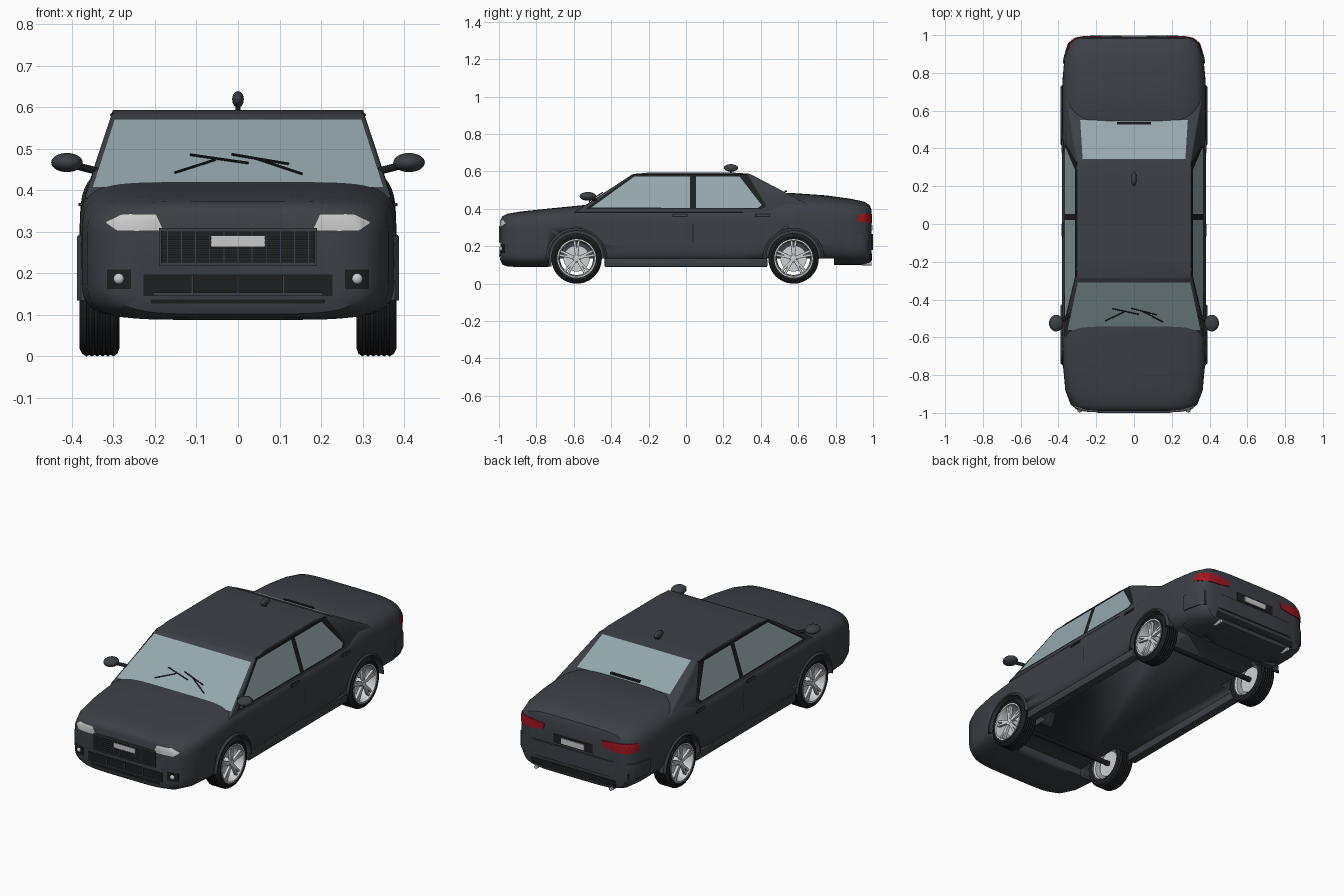
import bpy, bmesh, math
from mathutils import Vector, Matrix
from mathutils.bvhtree import BVHTree

if "Cube" in bpy.data.objects:
    bpy.data.objects.remove(bpy.data.objects["Cube"])


def material(name, *rgb):
    m = bpy.data.materials.new(name)
    m.diffuse_color = (*rgb, 1)
    m.use_nodes = True
    m.node_tree.nodes["Principled BSDF"].inputs["Base Color"].default_value = m.diffuse_color
    return m


PAINT = material("paint", .045, .052, .062)
BLACK = material("black", .012, .013, .015)
GLASS = material("glass", .30, .39, .42)
SILVER = material("silver", .62, .64, .66)
WHITE = material("lamp", .85, .85, .87)
RED = material("red", .35, .008, .015)


def finish(name, bm, mat, mirror=False, angle=35):
    bmesh.ops.recalc_face_normals(bm, faces=bm.faces[:])
    me = bpy.data.meshes.new(name)
    bm.to_mesh(me)
    bm.free()
    ob = bpy.data.objects.new(name, me)
    bpy.context.collection.objects.link(ob)
    me.materials.append(mat)
    if mirror:
        ob.modifiers.new("mirror", "MIRROR")
    bpy.ops.object.select_all(action="DESELECT")
    ob.select_set(True)
    bpy.context.view_layer.objects.active = ob
    bpy.ops.object.shade_smooth_by_angle(angle=math.radians(angle))
    return ob


def box(name, centre, size, mat, mirror=False, rot=None, bevel=0):
    bm = bmesh.new()
    bmesh.ops.create_cube(bm, size=1)
    bmesh.ops.scale(bm, vec=size, verts=bm.verts)
    if bevel:
        bmesh.ops.bevel(bm, geom=bm.edges[:], offset=bevel, segments=2, affect="EDGES", profile=.5)
    bm.transform(Matrix.Translation(centre) @ (rot or Matrix()))
    return finish(name, bm, mat, mirror)


def ball(name, centre, size, mat, mirror=False):
    bm = bmesh.new()
    bmesh.ops.create_uvsphere(bm, u_segments=24, v_segments=14, radius=1)
    bm.transform(Matrix.Translation(centre) @ Matrix.Diagonal((*size, 1)))
    return finish(name, bm, mat, mirror)


def rod(name, a, b, r, mat, mirror=False, sides=12):
    a, b = Vector(a), Vector(b)
    bm = bmesh.new()
    bmesh.ops.create_cone(bm, cap_ends=True, segments=sides, radius1=r, radius2=r, depth=(b - a).length)
    bm.transform(Matrix.Translation((a + b) / 2) @ (b - a).to_track_quat("Z", "Y").to_matrix().to_4x4())
    return finish(name, bm, mat, mirror)


def lathe(name, prof, cy, cz, mat, closed=True, a0=0, a1=360, n=48):
    """Turn an (r, x) profile about an axle parallel to x."""
    bm = bmesh.new()
    full = a1 - a0 == 360
    rings = []
    for i in range(n if full else n + 1):
        a = math.radians(a0 + (a1 - a0) * i / n)
        rings.append([bm.verts.new((x, cy + r * math.cos(a), cz + r * math.sin(a))) for r, x in prof])
    for i in range(n):
        p, q = rings[i], rings[(i + 1) % len(rings)]
        for j in range(len(prof) if closed else len(prof) - 1):
            k = (j + 1) % len(prof)
            bm.faces.new((p[j], p[k], q[k], q[j]))
    if not full:
        bm.faces.new(rings[0])
        bm.faces.new(rings[-1])
    return finish(name, bm, mat, True)


def panel(name, pts, mat, mirror=False):
    bm = bmesh.new()
    bm.faces.new([bm.verts.new(p) for p in pts])
    return finish(name, bm, mat, mirror)


# Lower body: superellipse sections (y, half width, bottom, top, exponent)
STATIONS = [(-.991, .25, .122, .343, 5), (-.982, .30, .102, .36, 5), (-.955, .336, .092, .374, 5),
            (-.88, .364, .088, .386, 5.5), (-.75, .376, .09, .40, 6), (-.55, .381, .096, .42, 6),
            (-.3, .381, .1, .42, 6), (.3, .381, .1, .42, 6), (.42, .381, .1, .44, 5), (.55, .381, .1, .486, 4),
            (.75, .38, .1, .472, 4), (.88, .368, .1, .454, 4.5), (.955, .345, .1, .438, 5),
            (.982, .316, .106, .42, 5.5), (.991, .27, .122, .396, 5.5)]
N = 64
bm = bmesh.new()
rings = []
for y, w, zb, zt, n in STATIONS:
    ring = []
    for i in range(N):
        a = 2 * math.pi * (i + .5) / N
        c, s = math.cos(a), math.sin(a)
        ring.append(bm.verts.new((w * math.copysign(abs(c) ** (2 / n), c), y,
                                  (zb + zt) / 2 + (zt - zb) / 2 * math.copysign(abs(s) ** (2 / n), s))))
    rings.append(ring)
for p, q in zip(rings, rings[1:]):
    for j in range(N):
        bm.faces.new((p[j], p[(j + 1) % N], q[(j + 1) % N], q[j]))
bm.faces.new(rings[0])
bm.faces.new(rings[-1])
TREE = BVHTree.FromBMesh(bm)
body = finish("lower_body", bm, PAINT)

# Wheel wells (one joined cutter), then the floor recess
AXLES = {"front": -.585, "rear": .575}
bm = bmesh.new()
for y in AXLES.values():
    for s in (-1, 1):
        bmesh.ops.create_cone(bm, cap_ends=True, segments=52, radius1=.149, radius2=.149, depth=.26,
                              matrix=Matrix.Translation((s * .37, y, .135)) @ Matrix.Rotation(math.pi / 2, 4, "Y"))
wells = finish("well_cutter", bm, PAINT)
floor = box("floor_cutter", (0, .035, .06), (.66, 1.51, .15), PAINT)
for c in (wells, floor):
    c.hide_render = True
    m = body.modifiers.new("cut", "BOOLEAN")
    m.operation, m.object, m.solver = "DIFFERENCE", c, "EXACT"
bpy.context.view_layer.update()
cut = bpy.data.meshes.new_from_object(body.evaluated_get(bpy.context.evaluated_depsgraph_get()))
body.modifiers.clear()
body.data = cut
for c in (wells, floor):
    bpy.data.objects.remove(c)


def decal(name, view, lower, upper, mat, out=.003, mirror=False, k=6):
    """Raised panel between two outlines, laid onto the body surface."""
    d = {"front": Vector((0, 1, 0)), "rear": Vector((0, -1, 0)), "side": Vector((-1, 0, 0))}[view]
    bm = bmesh.new()
    grid = []
    for i in range((len(lower) - 1) * k + 1):
        s = min(i // k, len(lower) - 2)
        t = i / k - s
        lo, hi = (Vector(l[s]).lerp(Vector(l[s + 1]), t) for l in (lower, upper))
        col = []
        for j in range(6):
            u, z = lo.lerp(hi, j / 5)
            o = (Vector((0, u, z)) if view == "side" else Vector((u, 0, z))) - 2 * d
            hit = TREE.ray_cast(o, d)[0] or o + d * 1.02
            col.append(bm.verts.new(hit - d * out))
        grid.append(col)
    for p, q in zip(grid, grid[1:]):
        for j in range(5):
            bm.faces.new((p[j], q[j], q[j + 1], p[j + 1]))
    ext = bmesh.ops.extrude_face_region(bm, geom=bm.faces[:])["geom"]
    bmesh.ops.translate(bm, vec=d * (out + .006), verts=[v for v in ext if isinstance(v, bmesh.types.BMVert)])
    return finish(name, bm, mat, mirror)


def strip(name, view, u0, u1, z0, z1, mat, out=.003, mirror=False):
    return decal(name, view, [(u0, z0), (u1, z0)], [(u0, z1), (u1, z1)], mat, out, mirror)


# Cabin: side outline extruded with inward lean
def lean(z):
    return .365 - (z - .40) * .33


OUTLINE = [(-.60, .38), (-.285, .586), (-.2, .594), (.25, .594), (.34, .588), (.66, .42), (.66, .38)]
bm = bmesh.new()
sides = [[bm.verts.new((s * lean(z), y, z)) for y, z in OUTLINE] for s in (-1, 1)]
for f in sides:
    bm.faces.new(f)
for j in range(len(OUTLINE)):
    k = (j + 1) % len(OUTLINE)
    bm.faces.new((sides[0][j], sides[0][k], sides[1][k], sides[1][j]))
bmesh.ops.bevel(bm, geom=bm.edges[:], offset=.008, segments=2, affect="EDGES", profile=.5)
finish("cabin", bm, PAINT)


# Windows
def screen_y(z, off=.004):
    return -.60 + (z - .38) * .315 / .206 - off


def side_glass(name, pts, off, mat):
    panel(name, [(lean(z) + off, y, z) for y, z in pts], mat, True)


panel("windshield", [(s * x, screen_y(z), z) for s, x, z in
                     ((-1, .351, .408), (1, .351, .408), (1, .298, .572), (-1, .298, .572))], GLASS)
panel("rear_window", [(x, y, .588 - (y - .34) * .525 + .004) for x, y in
                      ((-.272, .345), (.272, .345), (.285, .55), (-.285, .55))], GLASS)
side_glass("front_door_frame", [(-.54, .398), (-.285, .582), (.33, .582), (.43, .415), (.40, .398)], .002, BLACK)
side_glass("front_door_glass", [(-.505, .408), (-.275, .574), (.022, .574), (.022, .405)], .004, GLASS)
side_glass("rear_door_glass", [(.054, .405), (.054, .574), (.285, .574), (.405, .42), (.385, .405)], .004, GLASS)
rod("roof_gutter", (.304, -.28, .582), (.304, .33, .582), .004, BLACK, True)

# Wipers and roof fittings
for a, b in (((-.152, .443), (-.055, .474)), ((-.115, .486), (.025, .466)),
             ((.154, .44), (.04, .478)), ((-.015, .487), (.122, .464))):
    rod("wiper", *[(x, screen_y(z, .010), z) for x, z in (a, b)], .003, BLACK, sides=8)
ball("aerial_pod", (0, .24, .619), (.014, .038, .02), PAINT)
rod("aerial_stalk", (0, .24, .59), (0, .24, .61), .006, BLACK)
box("high_brake_light", (0, .533, .494), (.18, .014, .01), BLACK)

# Door mirrors, handles, seams, sills
ball("door_mirror", (.412, -.525, .467), (.038, .044, .023), PAINT, True)
rod("mirror_arm", (.335, -.48, .445), (.40, -.52, .462), .009, BLACK, True)
for y in (-.033, .41):
    strip("handle_recess", "side", y - .04, y + .04, .357, .374, BLACK, .001, True)
    strip("door_handle", "side", y - .034, y + .034, .362, .370, PAINT, .007, True)
strip("door_seam", "side", .036, .04, .225, .32, BLACK, .001, True)
box("sill", (.347, 0, .112), (.05, .87, .046), PAINT, True, None, .006)

# Front end
strip("grille_back", "front", -.187, .187, .222, .306, BLACK, .002)
for i in range(8):
    box("grille_slat", (0, -.994, .226 + i * .0108), (.366, .008, .003), PAINT)
for i in range(11):
    box("grille_bar", (-.17 + i * .034, -.992, .264), (.002, .008, .08), PAINT)
for z in (.222, .306):
    box("grille_frame", (0, -.993, z), (.38, .014, .006), PAINT)
box("grille_frame_side", (.187, -.993, .264), (.006, .014, .09), PAINT, True)
box("front_plate", (0, -.996, .277), (.13, .008, .027), WHITE)
decal("headlight", "front", [(.178, .302), (.29, .302), (.318, .32)],
      [(.197, .343), (.28, .343), (.318, .325)], WHITE, .004, True)
strip("lower_intake", "front", -.228, .228, .145, .197, BLACK, .002)
for x in (-.11, 0, .11):
    box("intake_post", (x, -.993, .171), (.006, .01, .05), PAINT)
box("intake_bar", (0, -.993, .15), (.41, .012, .008), PAINT)
strip("front_lip", "front", -.21, .21, .127, .137, BLACK, .003)
strip("fog_housing", "front", .258, .316, .163, .21, BLACK, .003, True)
ball("fog_lamp", (.287, -.986, .187), (.013, .011, .013), WHITE, True)

# Rear end
decal("tail_light", "rear", [(.18, .335), (.25, .322), (.33, .322)],
      [(.175, .365), (.25, .372), (.33, .375)], RED, .004, True)
decal("tail_light_side", "side", [(.915, .335), (.972, .322)], [(.925, .37), (.972, .375)], RED, .004, True)
strip("rear_plate_recess", "rear", -.12, .12, .275, .325, BLACK, .002)
box("rear_plate", (0, .994, .298), (.14, .008, .03), WHITE)
strip("rear_bumper", "rear", -.33, .33, .18, .265, PAINT, .008)
strip("rear_bumper_side", "side", .85, .978, .18, .265, PAINT, .006, True)
strip("rear_diffuser", "rear", -.26, .26, .125, .16, BLACK, .003)
rod("exhaust", (.23, .94, .108), (.23, .992, .108), .010, SILVER, True)

# Wheels, arches and axles
for end, y in AXLES.items():
    z = .135
    tread = [(.135 - .004 * (i % 2), .30 + .0065 * (i // 2 * 2 + (i % 2))) for i in range(11)]
    lathe(end + "_tyre", [(.095, .29), (.114, .285), (.128, .29)] + tread +
          [(.128, .376), (.116, .382), (.102, .378), (.095, .37)], y, z, BLACK)
    lathe(end + "_rim", [(.103, .374), (.103, .381), (.096, .381), (.091, .365), (.088, .30), (.098, .288)],
          y, z, SILVER, False)
    lathe(end + "_brake_disc", [(.003, .325), (.07, .325), (.07, .315), (.003, .315)], y, z, SILVER)
    lathe(end + "_hub", [(.001, .376), (.016, .374), (.022, .366), (.022, .32), (.001, .32)], y, z, SILVER)
    for i in range(5):
        a = math.radians(90 + 72 * i)
        for da in (-.12, .12):
            r = Matrix.Rotation(a + da, 4, "X")
            box(end + "_spoke", Vector((.366, y, z)) + r.to_3x3() @ Vector((0, .056, 0)),
                (.016, .08, .013), SILVER, True, r, .002)
    lathe(end + "_arch", [(.146, .35), (.146, .388), (.153, .388), (.164, .378), (.164, .35)],
          y, z, PAINT, True, 0, 180)
    rod(end + "_axle", (-.32, y, z), (.32, y, z), .014, BLACK)
